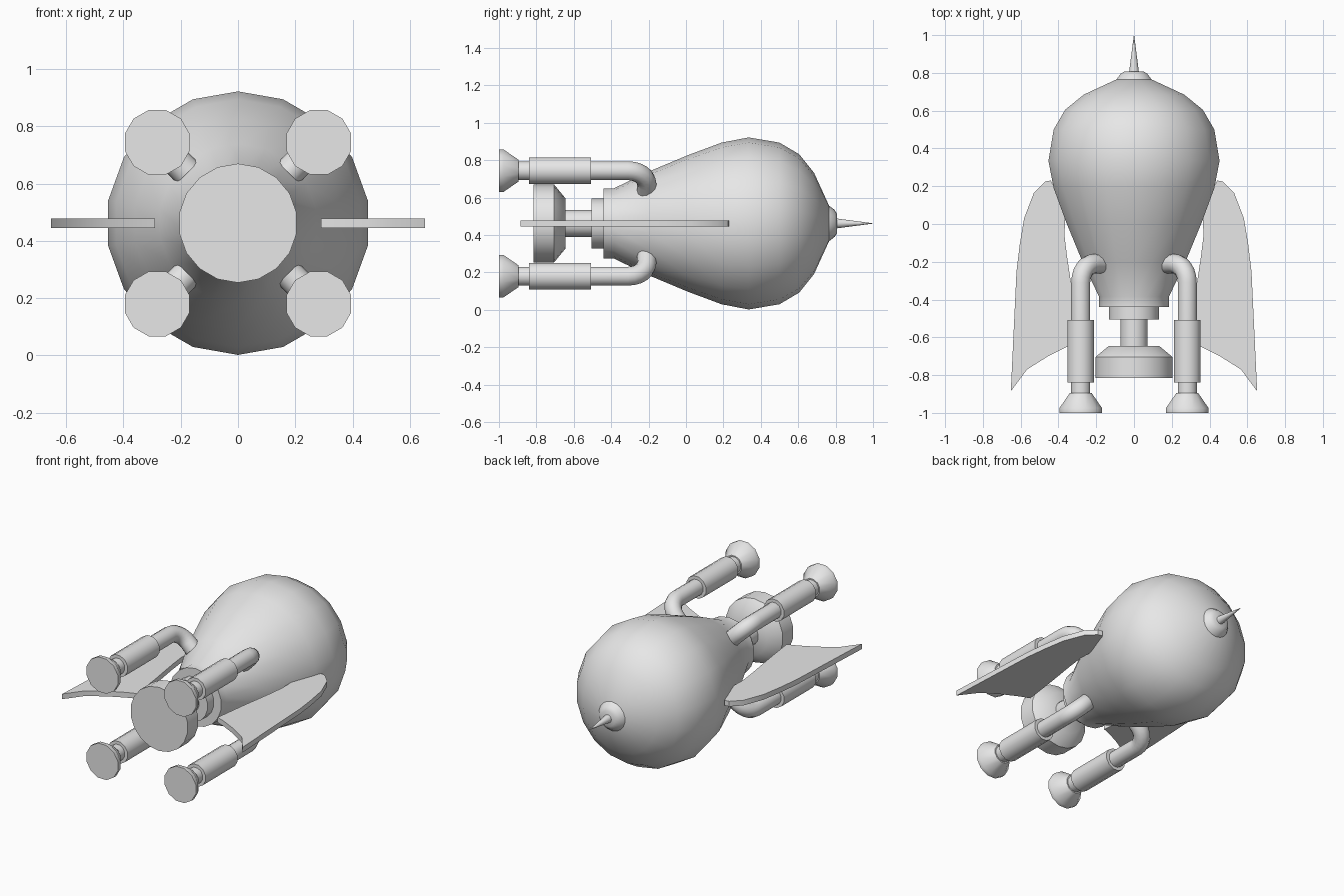
import bpy, bmesh, math
from mathutils import Vector

cube = bpy.data.objects.get("Cube")
if cube:
    bpy.data.objects.remove(cube)

AXIS_Z = 0.462   # height of the rocket's long axis, which runs along y

grey = bpy.data.materials.new("plain grey")
grey.use_nodes = True
grey.diffuse_color = (0.8, 0.8, 0.8, 1)
grey.node_tree.nodes["Principled BSDF"].inputs["Base Color"].default_value = grey.diffuse_color


def finish(name, bm, angle=40):
    bmesh.ops.recalc_face_normals(bm, faces=bm.faces)
    mesh = bpy.data.meshes.new(name)
    bm.to_mesh(mesh)
    bm.free()
    mesh.materials.append(grey)
    obj = bpy.data.objects.new(name, mesh)
    bpy.context.collection.objects.link(obj)
    bpy.ops.object.select_all(action="DESELECT")
    obj.select_set(True)
    bpy.context.view_layer.objects.active = obj
    bpy.ops.object.shade_smooth_by_angle(angle=math.radians(angle))
    return obj


def skin(bm, rings):
    """Join a row of vertex rings and cap both ends."""
    n = len(rings[0])
    for a, b in zip(rings, rings[1:]):
        for i in range(n):
            j = (i + 1) % n
            bm.faces.new((a[i], a[j], b[j], b[i]))
    bm.faces.new(rings[0])
    bm.faces.new(rings[-1])


def lathe(name, profile, sides, x=0, z=AXIS_Z, turn=0):
    """Turn a (y, radius) profile about an axis along y."""
    bm = bmesh.new()
    rings = []
    for y, r in profile:
        angles = [turn + math.tau * i / sides for i in range(sides)]
        rings.append([bm.verts.new((x + r * math.sin(a), y, z + r * math.cos(a)))
                      for a in angles])
    skin(bm, rings)
    return finish(name, bm)


# Hull, nose and spike
lathe("hull", [(-0.44, 0.188), (-0.385, 0.188), (-0.2, 0.277), (0.01, 0.365),
               (0.19, 0.432), (0.335, 0.46), (0.5, 0.432), (0.605, 0.37),
               (0.685, 0.27), (0.765, 0.095)], 18)
lathe("nose_cap", [(0.755, 0.1), (0.765, 0.095), (0.795, 0.072), (0.808, 0.05)], 18)
lathe("nose_spike", [(0.8, 0.027), (1.0, 0.0008)], 18)

# Main engine
lathe("tail_collar", [(-0.505, 0.134), (-0.43, 0.134)], 18)
lathe("main_engine_neck", [(-0.66, 0.072), (-0.49, 0.072)], 18)
lathe("main_engine_bell", [(-0.815, 0.208), (-0.705, 0.208), (-0.645, 0.135)], 18)

# Four side boosters, each with a bent feed pipe
BEND, PIPE_R, SIDES = 0.1, 0.052, 12
for sx, side in ((-1, "right"), (1, "left")):
    for sz, level in ((-1, "lower"), (1, "upper")):
        tag = f"{level}_{side}"
        x, z = sx * 0.282, AXIS_Z + sz * 0.282
        turn = math.radians(15)
        lathe(f"booster_nozzle_{tag}", [(-1, 0.117), (-0.975, 0.117), (-0.895, 0.06),
                                        (-0.895, 0.052), (-0.83, 0.052)], SIDES, x, z, turn)
        lathe(f"booster_sleeve_{tag}", [(-0.84, 0.073), (-0.508, 0.073)], SIDES, x, z, turn)

        out = Vector((sx, 0, sz)).normalized()
        forward = Vector((0, 1, 0))
        across = out.cross(forward)
        start = Vector((x, -0.31, z))
        path = [(start - forward * 0.22, forward)]
        for k in range(7):
            a = math.pi / 2 * k / 6
            path.append((start + BEND * (forward * math.sin(a) - out * (1 - math.cos(a))),
                         forward * math.cos(a) - out * math.sin(a)))
        path.append((path[-1][0] - out * 0.05, -out))
        bm = bmesh.new()
        rings = []
        for centre, tangent in path:
            normal = across.cross(tangent)
            ring = []
            for i in range(SIDES):
                a = math.tau * i / SIDES
                ring.append(bm.verts.new(
                    centre + PIPE_R * (across * math.cos(a) + normal * math.sin(a))))
            rings.append(ring)
        skin(bm, rings)
        finish(f"booster_pipe_{tag}", bm)

# Swept side fins
FIN = [(0.44, 0.23), (0.47, 0.225), (0.53, 0.165), (0.582, 0.03), (0.605, -0.11),
       (0.622, -0.25), (0.652, -0.885), (0.566, -0.77), (0.455, -0.7), (0.355, -0.65),
       (0.29, -0.625), (0.32, -0.4), (0.355, -0.17), (0.368, -0.06), (0.365, 0.02),
       (0.39, 0.12)]
for sx, side in ((-1, "right"), (1, "left")):
    bm = bmesh.new()
    face = bm.faces.new([bm.verts.new((sx * px, py, AXIS_Z - 0.017)) for px, py in FIN])
    top = bmesh.ops.extrude_face_region(bm, geom=[face])["geom"]
    bmesh.ops.translate(bm, vec=(0, 0, 0.034),
                        verts=[v for v in top if isinstance(v, bmesh.types.BMVert)])
    finish(f"fin_{side}", bm, 30)
